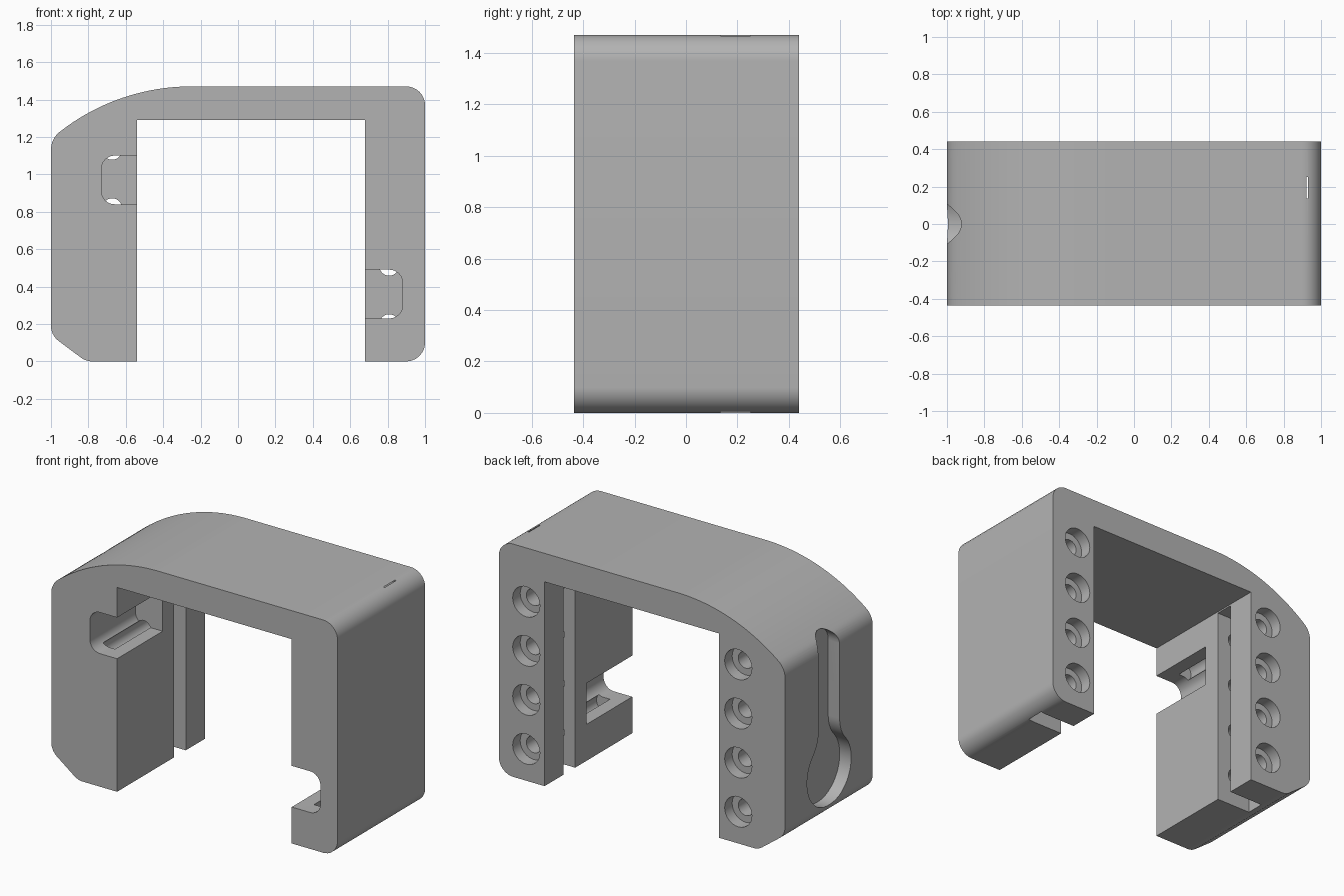
import bpy, bmesh, math
from mathutils import Vector

cube = bpy.data.objects.get("Cube")
if cube:
    bpy.data.objects.remove(cube, do_unlink=True)

FRONT, BACK = -0.435, 0.44

grey = bpy.data.materials.new("plain grey")
grey.use_nodes = True
grey.diffuse_color = (0.45, 0.45, 0.45, 1)
shader = next(n for n in grey.node_tree.nodes if n.type == "BSDF_PRINCIPLED")
shader.inputs["Base Color"].default_value = grey.diffuse_color
shader.inputs["Roughness"].default_value = 0.6


def arc(cx, cy, r, start, end, steps=16):
    """Points on a circle, angles in degrees."""
    angles = [math.radians(start + (end - start) * i / steps) for i in range(steps + 1)]
    return [(cx + r * math.cos(a), cy + r * math.sin(a)) for a in angles]


def rounded(corners, steps=8):
    """Replace each (x, y, radius) corner by a fillet."""
    points = []
    for i, (x, y, r) in enumerate(corners):
        p = Vector((x, y))
        if r == 0:
            points.append((x, y))
            continue
        a = (Vector(corners[i - 1][:2]) - p).normalized()
        b = (Vector(corners[(i + 1) % len(corners)][:2]) - p).normalized()
        half = a.angle(b) / 2
        start, end = p + a * r / math.tan(half), p + b * r / math.tan(half)
        centre = p + (a + b).normalized() * r / math.sin(half)
        for k in range(steps + 1):
            spoke = (start - centre).lerp(end - centre, k / steps)
            points.append(tuple(centre + spoke.normalized() * r))
    return points


def prism(name, points, low, high, axis="y"):
    """Extrude a profile: (x, z) along y, or (y, z) along x."""
    place = (lambda p, d: (p[0], d, p[1])) if axis == "y" else (lambda p, d: (d, p[0], p[1]))
    bm = bmesh.new()
    face = bm.faces.new([bm.verts.new(place(p, low)) for p in points])
    grown = bmesh.ops.extrude_face_region(bm, geom=[face])["geom"]
    shift = Vector(place((0, 0), high - low))
    bmesh.ops.translate(bm, vec=shift, verts=[v for v in grown if isinstance(v, bmesh.types.BMVert)])
    bmesh.ops.recalc_face_normals(bm, faces=bm.faces)
    mesh = bpy.data.meshes.new(name)
    bm.to_mesh(mesh)
    bm.free()
    obj = bpy.data.objects.new(name, mesh)
    obj.data.materials.append(grey)
    bpy.context.collection.objects.link(obj)
    return obj


def cut(cutter):
    """Subtract a helper solid from the body, then discard it."""
    cutter.hide_render = True
    bpy.context.view_layer.objects.active = body
    mod = body.modifiers.new("cut", "BOOLEAN")
    mod.operation, mod.solver, mod.object = "DIFFERENCE", "EXACT", cutter
    bpy.ops.object.modifier_apply(modifier=mod.name)
    bpy.data.objects.remove(cutter, do_unlink=True)


def box(x0, x1, z0, z1):
    return [(x0, z0), (x1, z0), (x1, z1), (x0, z1)]


# Arch-shaped body with a curved shoulder
shoulder = [(x, z, 0) for x, z in arc(-0.25, 0.33, 1.14, 90, 127.8, 24)]
outline = shoulder + [
    (-1, 1.19, 0.12), (-1, 0.14, 0.1), (-0.813, 0, 0.1), (-0.54, 0, 0),
    (-0.54, 1.29, 0), (0.68, 1.29, 0), (0.68, 0, 0), (1, 0, 0.1), (1, 1.47, 0.1)]
body = prism("bracket_body", rounded(outline), FRONT, BACK)

# Vertical panel slots inside both legs
cut(prism("right_slot", box(-0.78, -0.5, -0.1, 1.28), 0.135, 0.25))
cut(prism("left_slot", box(0.64, 0.93, -0.1, 1.467), 0.135, 0.25))

# Rounded pockets at the front of each leg
for outer, inner, z0, z1 in ((-0.73, -0.5, 0.84, 1.10), (0.88, 0.64, 0.23, 0.49)):
    corners = [(inner, z0, 0), (outer, z0, 0.07), (outer, z1, 0.07), (inner, z1, 0)]
    cut(prism("pocket", rounded(corners), FRONT - 0.1, 0.02))

# Counterbored screw holes from the back
for x in (-0.673, 0.808):
    for i in range(4):
        z = 0.2 + 0.31 * i
        cut(prism("bolt_hole", arc(x, z, 0.052, 0, 360, 32)[:-1], -0.335, BACK + 0.1))
        cut(prism("bolt_head_recess", arc(x, z, 0.095, 0, 360, 32)[:-1], BACK - 0.075, BACK + 0.1))

# Keyhole recess on the outer side: round bowl, flared neck, narrow slot
bowl_z, bowl_r, half_w, flare, top_z = 0.38, 0.22, 0.105, 0.2, 1.25
rise = math.sqrt((bowl_r + flare) ** 2 - (half_w + flare) ** 2)
lean = math.degrees(math.atan2(rise, half_w + flare))
keyhole = (arc(0, bowl_z, bowl_r, -180 - lean + 360, 360 + lean, 40)
           + arc(half_w + flare, bowl_z + rise, flare, 180 + lean, 180, 8)[1:]
           + arc(0, top_z - half_w, half_w, 0, 180, 20)
           + arc(-half_w - flare, bowl_z + rise, flare, 0, -lean, 8)[:-1])
cut(prism("keyhole", keyhole, -1.1, -0.92, axis="x"))

# Smooth the rounded surfaces, keep the edges crisp
bpy.ops.object.select_all(action="DESELECT")
body.select_set(True)
bpy.context.view_layer.objects.active = body
bpy.ops.object.shade_smooth_by_angle(angle=math.radians(25))
